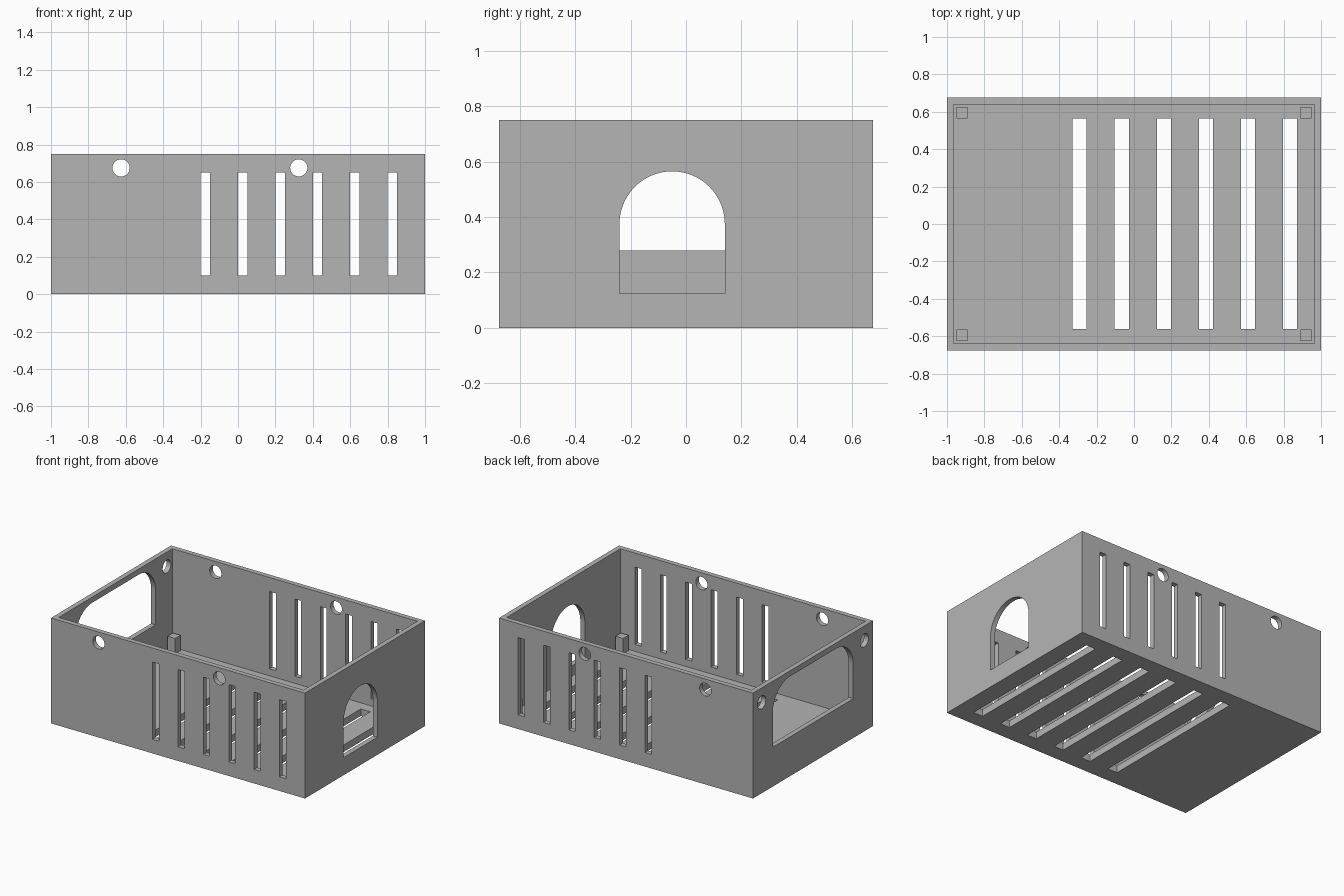
import bpy, bmesh
from math import sin, cos, pi, radians

cube = bpy.data.objects.get("Cube")
if cube:
    bpy.data.objects.remove(cube, do_unlink=True)

# Overall size
L, W, H = 2.0, 1.35, 0.75
WALL = 0.05
POST, POST_TOP = 0.06, 0.16

grey = bpy.data.materials.new("plain grey")
grey.use_nodes = True
colour = (0.46, 0.46, 0.46, 1)
grey.diffuse_color = colour
grey.node_tree.nodes["Principled BSDF"].inputs["Base Color"].default_value = colour


def rect(u0, u1, z0, z1):
    return [(u0, z0), (u1, z0), (u1, z1), (u0, z1)]


def arc(u, z, r, start, end, steps):
    return [(u + r * cos(start + (end - start) * i / steps),
             z + r * sin(start + (end - start) * i / steps)) for i in range(steps + 1)]


def circle(u, z, r, steps=40):
    return arc(u, z, r, 0, 2 * pi, steps)[:-1]


def doorway(u, half, z0, z1, r):
    """Opening with a flat sill and two rounded upper corners."""
    right = arc(u + half - r, z1 - r, r, 0, pi / 2, 20)
    left = arc(u - half + r, z1 - r, r, pi / 2, pi, 20)
    if half - r < 0.001:
        left = left[1:]
    return [(u - half, z0), (u + half, z0)] + right + left


def prism(bm, outline, axis, d0, d1):
    """Extrude an outline along the x or y axis."""
    place = (lambda u, z, d: (d, u, z)) if axis == "x" else (lambda u, z, d: (u, d, z))
    a = [bm.verts.new(place(u, z, d0)) for u, z in outline]
    b = [bm.verts.new(place(u, z, d1)) for u, z in outline]
    bm.faces.new(a)
    bm.faces.new(b[::-1])
    for i in range(len(a)):
        j = (i + 1) % len(a)
        bm.faces.new((a[j], a[i], b[i], b[j]))


def finish(bm, name):
    bmesh.ops.recalc_face_normals(bm, faces=bm.faces[:])
    mesh = bpy.data.meshes.new(name)
    bm.to_mesh(mesh)
    bm.free()
    mesh.materials.append(grey)
    obj = bpy.data.objects.new(name, mesh)
    bpy.context.collection.objects.link(obj)
    return obj


# Open-topped tray: a block with its top inset and pushed down to the floor
bm = bmesh.new()
prism(bm, rect(-L / 2, L / 2, 0, H), "y", -W / 2, W / 2)
bmesh.ops.recalc_face_normals(bm, faces=bm.faces[:])
top = max(bm.faces, key=lambda f: f.calc_center_median().z)
bmesh.ops.inset_region(bm, faces=[top], thickness=WALL)
rim = top.verts[:]
pit = bmesh.ops.extrude_face_region(bm, geom=[top])["geom"]
bmesh.ops.translate(bm, vec=(0, 0, WALL - H),
                    verts=[g for g in pit if isinstance(g, bmesh.types.BMVert)])
if top.is_valid:
    bmesh.ops.delete(bm, geom=[top], context="FACES_ONLY")
tray = finish(bm, "tray")

# Cutters for every opening
bm = bmesh.new()
for side in (-1, 1):
    d0, d1 = side * W / 2 - 0.08, side * W / 2 + 0.08
    for i in range(6):                      # wall vents
        x = -0.2 + 0.2 * i
        prism(bm, rect(x, x + 0.05, 0.1, 0.65), "y", d0, d1)
    for x in (-0.625, 0.325):               # round holes, front and back
        prism(bm, circle(x, 0.675, 0.046), "y", d0, d1)
    # round holes beside the wide opening
    prism(bm, circle(side * 0.577, 0.647, 0.046), "x", -L / 2 - 0.08, -L / 2 + 0.08)
for i in range(6):                          # floor vents
    x = -0.328 + 0.225 * i
    prism(bm, rect(x, x + 0.075, -0.05, 0.08), "y", -0.562, 0.564)
# wide opening in one end, narrow arch in the other
prism(bm, doorway(0, 0.452, 0.28, 0.71, 0.19), "x", -L / 2 - 0.08, -L / 2 + 0.08)
prism(bm, doorway(-0.05, 0.19, 0.125, 0.565, 0.19), "x", L / 2 - 0.08, L / 2 + 0.08)
cutter = finish(bm, "opening_cutter")
cutter.hide_render = True

cut = tray.modifiers.new("openings", "BOOLEAN")
cut.operation, cut.solver, cut.object = "DIFFERENCE", "EXACT", cutter
bpy.ops.object.select_all(action="DESELECT")
tray.select_set(True)
bpy.context.view_layer.objects.active = tray
bpy.ops.object.modifier_apply(modifier=cut.name)
bpy.data.objects.remove(cutter, do_unlink=True)
bpy.ops.object.shade_smooth_by_angle(angle=radians(30))

# Short square posts in the inner corners
for sx, x_name in ((-1, "right"), (1, "left")):
    for sy, y_name in ((-1, "front"), (1, "back")):
        x, y = sx * (L / 2 - WALL), sy * (W / 2 - WALL)
        bm = bmesh.new()
        prism(bm, rect(*sorted((x, x - sx * POST)), WALL, POST_TOP), "y",
              *sorted((y, y - sy * POST)))
        finish(bm, f"{y_name}_{x_name}_post")
